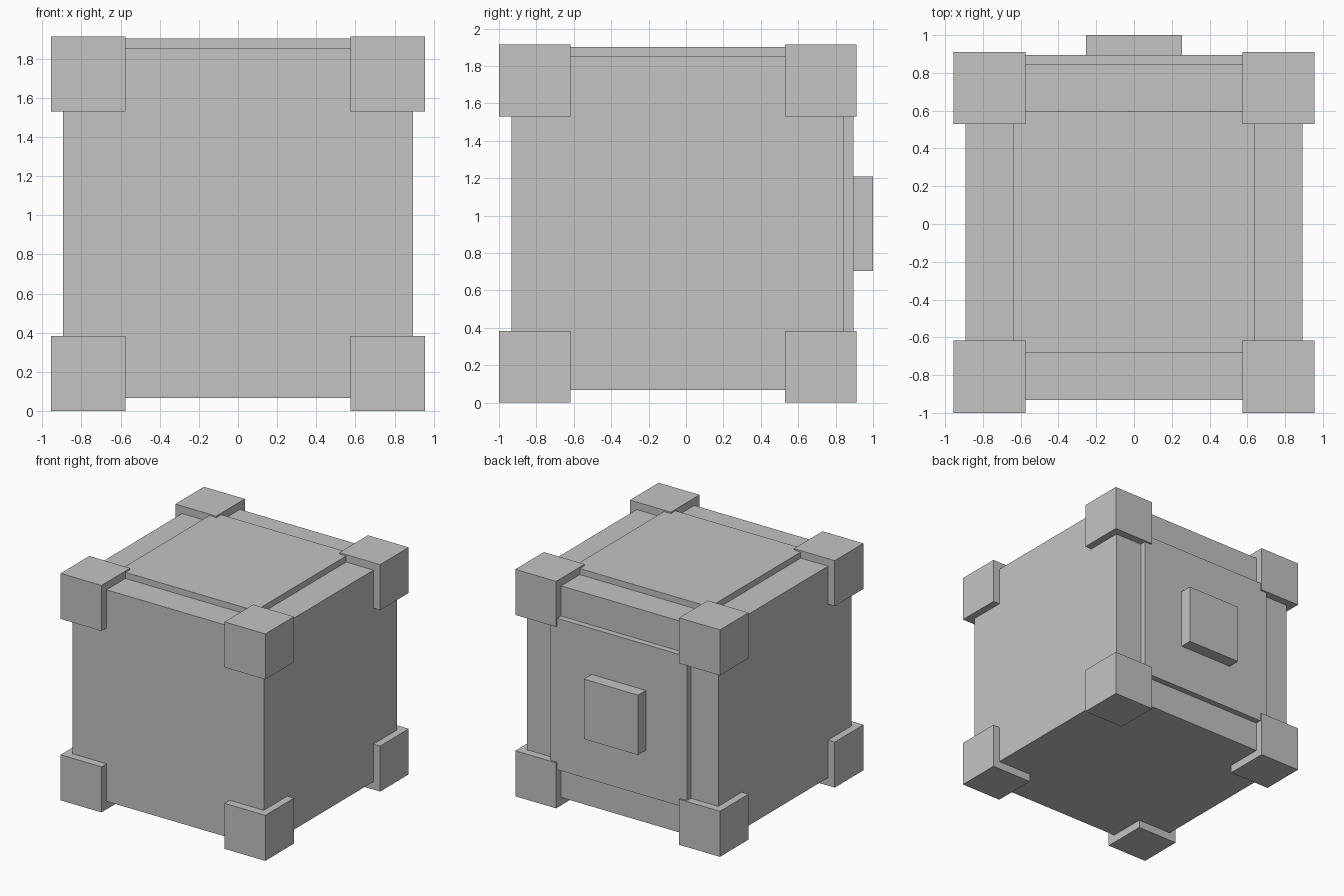
import bpy

if "Cube" in bpy.data.objects:
    bpy.data.objects.remove(bpy.data.objects["Cube"])

# Single grey finish
grey = bpy.data.materials.new("plain grey")
grey.diffuse_color = (0.55, 0.55, 0.55, 1.0)
grey.use_nodes = True
grey.node_tree.nodes["Principled BSDF"].inputs["Base Color"].default_value = grey.diffuse_color


def box(name, x, y, z):
    """Add a box from its (min, max) range on each axis."""
    bpy.ops.mesh.primitive_cube_add(size=1)
    ob = bpy.context.object
    ob.name = name
    for v in ob.data.vertices:
        v.co = [r[0] if c < 0 else r[1] for c, r in zip(v.co, (x, y, z))]
    ob.data.materials.append(grey)
    return ob


# Main cube body
box("body", (-0.893, 0.893), (-0.932, 0.845), (0.067, 1.851))

# Raised square panels on the top and back, and the button on the back panel
box("top_panel", (-0.638, 0.638), (-0.68, 0.595), (1.84, 1.902))
box("back_panel", (-0.638, 0.638), (0.83, 0.896), (0.32, 1.597))
box("back_button", (-0.253, 0.253), (0.88, 1.0), (0.705, 1.21))

# Corner blocks on all eight corners
for side, x in (("left", (-0.955, -0.574)), ("right", (0.574, 0.955))):
    for end, y in (("front", (-1.0, -0.618)), ("back", (0.53, 0.911))):
        for level, z in (("lower", (0.0, 0.384)), ("upper", (1.53, 1.914))):
            box(f"corner_block_{level}_{end}_{side}", x, y, z)
